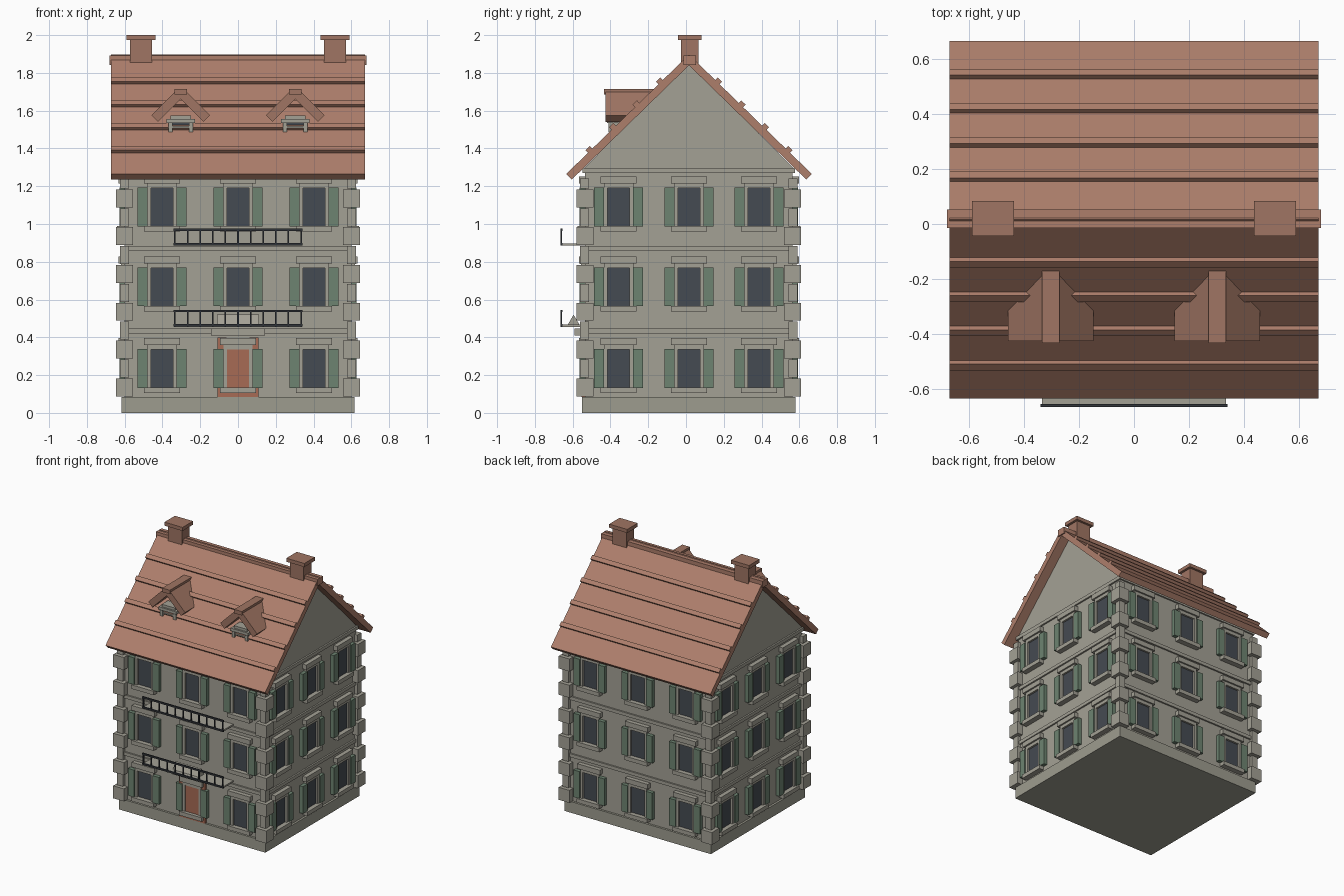
import bpy, bmesh
from math import radians, atan2, cos, sin
from mathutils import Matrix, Vector

if "Cube" in bpy.data.objects:
    bpy.data.objects.remove(bpy.data.objects["Cube"])

YC = 0.015          # middle of the house in depth
HX, HY = 0.60, 0.55  # half width and half depth of the walls


def material(name, rgb):
    m = bpy.data.materials.new(name)
    m.use_nodes = True
    col = (*rgb, 1.0)
    m.diffuse_color = col
    bsdf = m.node_tree.nodes["Principled BSDF"]
    bsdf.inputs["Base Color"].default_value = col
    bsdf.inputs["Roughness"].default_value = 0.9
    return m


STONE = material("grey stone", (0.37, 0.355, 0.30))
PLINTH = material("plinth stone", (0.34, 0.335, 0.275))
TILE = material("roof tile", (0.42, 0.21, 0.148))
BRICK = material("brown brick", (0.35, 0.178, 0.125))
DOOR = material("door wood", (0.39, 0.145, 0.09))
GREEN = material("shutter green", (0.155, 0.23, 0.165))
GLASS = material("dark glass", (0.06, 0.07, 0.085))
IRON = material("black iron", (0.03, 0.034, 0.04))


def finish(name, mat, bm):
    bmesh.ops.recalc_face_normals(bm, faces=bm.faces)
    me = bpy.data.meshes.new(name)
    bm.to_mesh(me)
    bm.free()
    me.materials.append(mat)
    ob = bpy.data.objects.new(name, me)
    bpy.context.collection.objects.link(ob)
    return ob


def boxes(name, mat, spans, matrix=Matrix()):
    """One object from boxes given as (x0, x1, y0, y1, z0, z1)."""
    bm = bmesh.new()
    for x0, x1, y0, y1, z0, z1 in spans:
        mid = Vector((x0 + x1, y0 + y1, z0 + z1)) / 2
        size = Matrix.Diagonal((x1 - x0, y1 - y0, z1 - z0, 1))
        bmesh.ops.create_cube(bm, size=1, matrix=matrix @ Matrix.Translation(mid) @ size)
    return finish(name, mat, bm)


def prism(name, mat, outline, a, b, axis):
    """Extrude a 2D outline along the x or y axis from a to b."""
    bm = bmesh.new()
    place = (lambda p: (a, p[0], p[1])) if axis == "x" else (lambda p: (p[0], a, p[1]))
    face = bm.faces.new([bm.verts.new(place(p)) for p in outline])
    ext = bmesh.ops.extrude_face_region(bm, geom=[face])
    move = Vector((b - a, 0, 0)) if axis == "x" else Vector((0, b - a, 0))
    bmesh.ops.translate(bm, vec=move, verts=[v for v in ext["geom"] if isinstance(v, bmesh.types.BMVert)])
    return finish(name, mat, bm)


def ring(grow, z0, z1):
    hx, hy = HX + grow, HY + grow
    return (-hx, hx, YC - hy, YC + hy, z0, z1)


# Walls, plinth, storey bands and gable block
boxes("walls", STONE, [ring(0, 0.05, 1.29)])
boxes("plinth", PLINTH, [ring(0.016, 0, 0.085)])
boxes("storey_bands", STONE, [ring(0.012, z, z + 0.026) for z in (0.42, 0.856, 1.27)])
prism("gable", STONE, [(YC - 0.56, 1.29), (YC + 0.56, 1.29), (YC, 1.85)], -HX, HX, "x")

# Corner stones, alternating large and small
stones = []
for k in range(12):
    big = k % 2 == 0
    out, back = (0.045, 0.045) if big else (0.025, 0.022)
    z = 0.088 + 0.1 * k
    for sx in (-1, 1):
        for sy in (-1, 1):
            xs = sorted((sx * (HX + out), sx * (HX - back)))
            ys = sorted((YC + sy * (HY + out), YC + sy * (HY - back)))
            stones.append((*xs, *ys, z, min(z + 0.095, 1.24)))
boxes("corner_stones", STONE, stones)

# Windows: one set of parts per wall, turned about the house centre
for side, (name, dist, gap) in enumerate((("front", HY, 0.403), ("left", HX, 0.372),
                                          ("back", HY, 0.403), ("right", HX, 0.372))):
    turn = Matrix.Translation((0, YC, 0)) @ Matrix.Rotation(radians(90 * side), 4, "Z")
    panes, trim, shutters = [], [], []
    for col in (-1, 0, 1):
        for z in (0.235, 0.667, 1.09):
            u = col * gap

            def piece(u0, u1, out, z0, z1):
                return (u + u0, u + u1, -dist - out, -dist + 0.01, z + z0, z + z1)

            panes.append(piece(-0.06, 0.06, 0.006, -0.1, 0.1))
            trim += [piece(-0.078, -0.058, 0.02, -0.1, 0.125),
                     piece(0.058, 0.078, 0.02, -0.1, 0.125),
                     piece(-0.06, 0.06, 0.02, 0.1, 0.125),
                     piece(-0.095, 0.095, 0.032, 0.125, 0.162),
                     piece(-0.095, 0.095, 0.04, -0.13, -0.1)]
            shutters += [piece(-0.13, -0.077, 0.028, -0.102, 0.104),
                         piece(0.077, 0.13, 0.028, -0.102, 0.104)]
    boxes(name + "_window_panes", GLASS, panes, turn)
    boxes(name + "_window_surrounds", STONE, trim, turn)
    boxes(name + "_shutters", GREEN, shutters, turn)

# Front door with its frame, hood and pediment
F = YC - HY
boxes("door_frame", DOOR, [(-0.108, -0.06, F - 0.018, F, 0.085, 0.398),
                           (0.06, 0.108, F - 0.018, F, 0.085, 0.398),
                           (-0.108, 0.108, F - 0.018, F, 0.085, 0.13)])
boxes("door", DOOR, [(-0.062, 0.062, F - 0.014, F, 0.11, 0.335)])
boxes("door_hood", STONE, [(-0.143, 0.143, F - 0.055, F, 0.41, 0.447)])
prism("door_pediment", STONE, [(-0.63, 0.46), (-0.56, 0.46), (-0.595, 0.52)], -0.11, 0.11, "x")

# Balconies with iron railings
for name, z in (("lower", 0.455), ("upper", 0.885)):
    boxes(name + "_balcony_slab", STONE, [(-0.335, 0.335, -0.66, F, z, z + 0.012)])
    rails = [(-0.341, 0.341, -0.665, -0.655, z + h, z + h + 0.013) for h in (0.002, 0.078)]
    rails += [(-0.338 + 0.0668 * i, -0.33 + 0.0668 * i, -0.664, -0.656, z, z + 0.08)
              for i in range(11)]
    boxes(name + "_balcony_railing", IRON, rails)

# Main roof: bent slab, battens and ridge cap
RY, TOP = 0.016, 1.897
roof = [(-0.62, 1.236), (-0.65, 1.265), (0, TOP), (0.65, 1.265), (0.62, 1.236), (0, 1.84)]
prism("roof", TILE, [(RY + y, z) for y, z in roof], -0.672, 0.672, "x")
pitch = atan2(TOP - 1.265, 0.65)
for sy, name in ((-1, "front"), (1, "back")):
    slope = (Matrix.Translation((0, RY, TOP))
             @ Matrix.Rotation(radians(180) if sy < 0 else 0, 4, "Z")
             @ Matrix.Rotation(-pitch, 4, "X"))
    runs = [(0.15 + 0.1245 * i) / cos(pitch) for i in range(4)]
    boxes(name + "_roof_battens", TILE,
          [(-0.672, 0.672, r - 0.016, r + 0.016, -0.012, 0.019) for r in runs], slope)
boxes("ridge_cap", TILE, [(-0.68, 0.68, RY - 0.03, RY + 0.036, 1.842, 1.892)])

# Chimneys and dormers, mirrored left and right
for s, name in ((-1, "right"), (1, "left")):
    c, y = s * 0.513, 0.02
    boxes(name + "_chimney", BRICK,
          [(c - 0.058, c + 0.058, y - 0.046, y + 0.046, 1.82, 1.975),
           (c - 0.076, c + 0.076, y - 0.063, y + 0.063, 1.973, 2.0)])
    d = s * 0.303
    half = [(0.03, 1.70), (0.155, 1.575), (0.121, 1.541), (0, 1.662)]
    outline = half + [(-x, z) for x, z in half[-2::-1]]
    prism(name + "_dormer_roof", BRICK, [(d + x, z) for x, z in outline], -0.425, -0.18, "y")
    boxes(name + "_dormer_ridge", BRICK, [(d - 0.032, d + 0.032, -0.433, -0.17, 1.685, 1.715)])
    boxes(name + "_dormer_pane", GLASS, [(d - 0.05, d + 0.05, -0.396, -0.33, 1.505, 1.56)])
    boxes(name + "_dormer_surround", STONE,
          [(d - 0.075, d + 0.075, -0.418, -0.33, 1.535, 1.556),
           (d - 0.055, d + 0.055, -0.405, -0.33, 1.556, 1.575),
           (d - 0.066, d - 0.044, -0.41, -0.35, 1.488, 1.536),
           (d + 0.044, d + 0.066, -0.41, -0.35, 1.488, 1.536),
           (d - 0.05, d + 0.05, -0.408, -0.35, 1.508, 1.518)])
